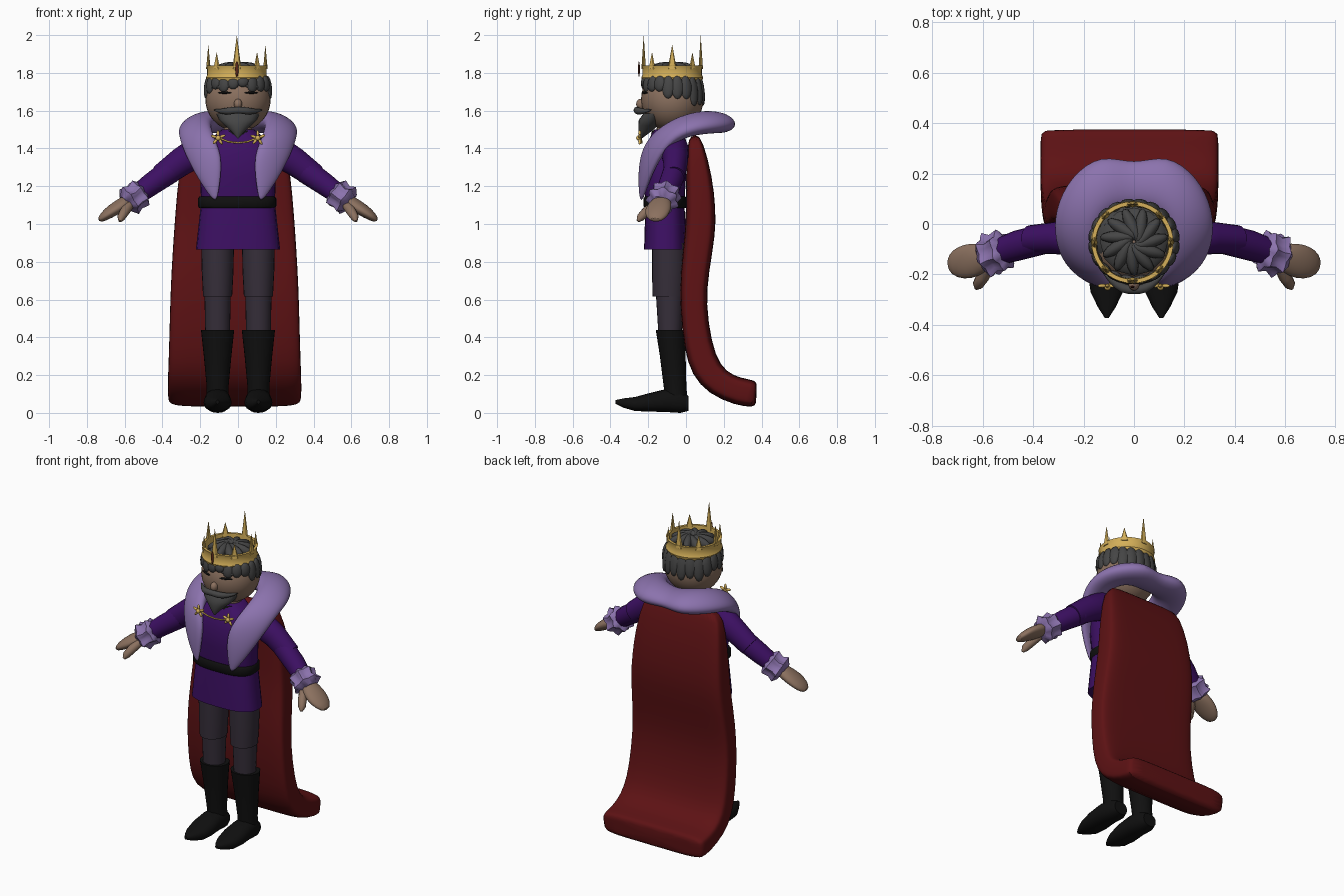
import bpy, bmesh, math
from mathutils import Vector, Matrix, Euler

if "Cube" in bpy.data.objects:
    bpy.data.objects.remove(bpy.data.objects["Cube"])


def material(name, r, g, b):
    m = bpy.data.materials.new(name)
    m.use_nodes = True
    m.diffuse_color = (r, g, b, 1)
    m.node_tree.nodes["Principled BSDF"].inputs["Base Color"].default_value = (r, g, b, 1)
    return m


SKIN = material("brown skin", .26, .165, .115)
HAIR = material("charcoal hair", .06, .06, .06)
GOLD = material("gold", .66, .43, .1)
FUR = material("lavender fur", .26, .17, .42)
PURPLE = material("royal purple", .046, .005, .125)
RED = material("cape red", .11, .006, .007)
TROUSER = material("dark trousers", .037, .028, .042)
BLACK = material("black leather", .005, .005, .005)
JEWEL = material("jewel red", .1, .02, .01)


def finish(name, bm, mat, subdivide=0, angle=50):
    """Turn a bmesh into a smooth shaded object."""
    bmesh.ops.recalc_face_normals(bm, faces=bm.faces)
    mesh = bpy.data.meshes.new(name)
    bm.to_mesh(mesh)
    bm.free()
    mesh.materials.append(mat)
    obj = bpy.data.objects.new(name, mesh)
    bpy.context.collection.objects.link(obj)
    bpy.ops.object.select_all(action='DESELECT')
    obj.select_set(True)
    bpy.context.view_layer.objects.active = obj
    bpy.ops.object.shade_smooth_by_angle(angle=math.radians(angle))
    if subdivide:
        mod = obj.modifiers.new("smooth", 'SUBSURF')
        mod.levels = mod.render_levels = subdivide
    return obj


def ring(center, u, v, n=20, power=1.0, scallop=0.0):
    """Superellipse around a centre; a low power makes it boxy."""
    points = []
    for i in range(n):
        a = math.tau * i / n
        c, s = math.cos(a), math.sin(a)
        grow = 1 + scallop * math.cos(a * n / 4)
        c = math.copysign(abs(c) ** power, c) * grow
        s = math.copysign(abs(s) ** power, s) * grow
        points.append(Vector(center) + Vector(u) * c + Vector(v) * s)
    return points


def loft(name, mat, rings, subdivide=0, angle=50):
    bm = bmesh.new()
    loops = [[bm.verts.new(p) for p in r] for r in rings]
    n = len(loops[0])
    for a, b in zip(loops, loops[1:]):
        for i in range(n):
            j = (i + 1) % n
            bm.faces.new((a[i], a[j], b[j], b[i]))
    bm.faces.new(loops[0])
    bm.faces.new(loops[-1])
    return finish(name, bm, mat, subdivide, angle)


def column(name, mat, x, stations, power=1.0):
    """Upright part from stations of z, centre y, half width, half depth."""
    return loft(name, mat, [ring((x, y, z), (rx, 0, 0), (0, ry, 0), 24, power)
                            for z, y, rx, ry in stations])


def limb(name, mat, side, stations, n=20, scallop=0.0, subdivide=0):
    """Part along a path, from stations of x, y, z, half breadth, half thickness."""
    pts = [Vector((side * s[0], s[1], s[2])) for s in stations]
    rings = []
    for i, p in enumerate(pts):
        d = (pts[min(i + 1, len(pts) - 1)] - pts[max(i - 1, 0)]).normalized()
        u = d.cross(Vector((0, 0, 1))).normalized()
        rings.append(ring(p, u * stations[i][3], u.cross(d) * stations[i][4], n, 1, scallop))
    return loft(name, mat, rings, subdivide)


def blobs(name, mat, items, segments=16):
    """Ellipsoids from (location, scale, rotation) items in one mesh."""
    bm = bmesh.new()
    for loc, scale, rot in items:
        mtx = Matrix.LocRotScale(Vector(loc), Euler(rot), Vector(scale))
        bmesh.ops.create_uvsphere(bm, u_segments=segments, v_segments=segments // 2 + 2,
                                  radius=1, matrix=mtx)
    return finish(name, bm, mat)


FLAT = (0, 0, 0)

# Body
column("tunic_torso", PURPLE, 0, [(1.09, -.11, .195, .1), (1.25, -.115, .2, .115),
       (1.37, -.11, .205, .115), (1.44, -.1, .16, .1), (1.5, -.09, .085, .08)], .8)
column("tunic_skirt", PURPLE, 0, [(1.12, -.11, .195, .1), (1, -.11, .208, .108),
       (.865, -.11, .223, .112)], .75)
column("belt", BLACK, -.005, [(1.085, -.11, .2, .108), (1.095, -.11, .208, .116),
       (1.135, -.11, .208, .116), (1.145, -.11, .2, .108)], .75)
column("neck", SKIN, 0, [(1.44, -.09, .075, .07), (1.57, -.08, .075, .07)])
column("neckband", BLACK, 0, [(1.475, -.1, .1, .085), (1.495, -.1, .09, .08)])

for side, tag in ((1, "left_"), (-1, "right_")):
    # Legs and boots
    x = side * .108
    column(tag + "thigh", TROUSER, x, [(.9, -.09, .087, .09), (.75, -.09, .084, .09),
           (.615, -.092, .077, .085)])
    column(tag + "shin", TROUSER, x, [(.64, -.085, .07, .075), (.4, -.085, .065, .06)])
    column(tag + "boot_shaft", BLACK, x, [(.44, -.08, .088, .08), (.3, -.07, .073, .068),
           (.14, -.058, .058, .06), (.04, -.05, .06, .06)])
    loft(tag + "boot_foot", BLACK, [ring((x, y, z), (rx, 0, 0), (0, 0, rz), 20, .85)
         for y, z, rx, rz in ((.012, .05, .045, .04), (-.03, .06, .064, .06),
                              (-.11, .065, .068, .06), (-.2, .055, .074, .048),
                              (-.27, .047, .064, .037), (-.33, .052, .035, .025),
                              (-.372, .058, .008, .01))])
    # Arms
    limb(tag + "upper_sleeve", PURPLE, side, [(.12, -.06, 1.4, .07, .07),
         (.2, -.06, 1.39, .075, .085), (.3, -.055, 1.33, .065, .075),
         (.41, -.062, 1.25, .057, .064)])
    limb(tag + "lower_sleeve", PURPLE, side, [(.36, -.06, 1.28, .06, .066),
         (.46, -.085, 1.21, .06, .06), (.56, -.118, 1.135, .05, .05)])
    limb(tag + "fur_cuff", FUR, side, [(.505, -.1, 1.175, .05, .05),
         (.52, -.105, 1.165, .078, .074), (.55, -.115, 1.14, .068, .064),
         (.575, -.125, 1.125, .084, .078), (.595, -.13, 1.11, .05, .05)], 28, .12)
    limb(tag + "hand", SKIN, side, [(.56, -.12, 1.135, .04, .035),
         (.61, -.135, 1.105, .062, .036), (.66, -.15, 1.075, .072, .034),
         (.71, -.158, 1.04, .058, .026), (.737, -.16, 1.017, .025, .012)], subdivide=1)
    limb(tag + "thumb", SKIN, side, [(.575, -.16, 1.1, .025, .025),
         (.6, -.21, 1.065, .026, .026), (.618, -.24, 1.035, .022, .022),
         (.625, -.255, 1.015, .008, .008)], 12)
    # Brooch
    bx = side * .105
    blobs(tag + "brooch", GOLD, [((bx, -.25, 1.455), (.014, .014, .014), FLAT)] +
          [((bx + .022 * math.cos(a), -.245, 1.455 + .022 * math.sin(a)),
            (.02, .008, .008), (0, -a, 0)) for a in (.4, 1.6, 2.8, 4, 5.3)], 8)

limb("brooch_chain", GOLD, 1, [(x, y, z, .005, .005) for x, y, z in
     ((-.1, -.24, 1.455), (-.05, -.235, 1.435), (0, -.235, 1.43),
      (.05, -.235, 1.435), (.1, -.24, 1.455))], 8)

# Fur collar: outer edge, inner edge and half thickness, tip to nape
COLLAR = [((.13, -.235, 1.12), (.11, -.24, 1.125), .01),
          ((.215, -.2, 1.24), (.09, -.245, 1.245), .026),
          ((.285, -.135, 1.375), (.085, -.235, 1.36), .04),
          ((.315, -.05, 1.465), (.12, -.19, 1.45), .05),
          ((.315, .06, 1.505), (.15, -.08, 1.53), .055),
          ((.255, .19, 1.52), (.13, .02, 1.56), .06),
          ((.13, .285, 1.53), (.07, .06, 1.55), .06),
          ((0, .235, 1.52), (0, .06, 1.54), .045)]
flip = lambda p: (-p[0], p[1], p[2])
edges = COLLAR + [(flip(o), flip(i), t) for o, i, t in reversed(COLLAR[:-1])]
mids = [(Vector(o) + Vector(i)) / 2 for o, i, t in edges]
rings = []
for k, (o, i, t) in enumerate(edges):
    along = mids[min(k + 1, len(mids) - 1)] - mids[max(k - 1, 0)]
    half = (Vector(o) - Vector(i)) / 2
    rings.append(ring(mids[k], half, along.cross(half).normalized() * t, 14))
loft("fur_collar", FUR, rings, 2)

# Cape: front y and z, back y and z, half width, top to hem
CAPE = [(.03, 1.47, .06, 1.47, .22), (.005, 1.43, .09, 1.44, .265),
        (0, 1.25, .14, 1.25, .298), (0, 1.08, .157, 1.08, .312),
        (-.005, .95, .157, .95, .322), (-.03, .75, .12, .74, .335),
        (-.032, .55, .105, .58, .342), (-.01, .34, .135, .37, .347),
        (.03, .2, .18, .25, .352), (.12, .1, .25, .195, .354),
        (.26, .04, .33, .178, .354), (.36, .028, .368, .17, .352),
        (.372, .05, .376, .15, .335)]
loft("cape", RED, [ring((-.018, (yf + yb) / 2, (zf + zb) / 2), (w, 0, 0),
     (0, (yb - yf) / 2, (zb - zf) / 2), 32, .35) for yf, zf, yb, zb, w in CAPE], 1, 60)

# Head and face
blobs("head", SKIN, [((0, -.073, 1.66), (.173, .165, .17), FLAT)], 32)
blobs("nose", SKIN, [((0, -.238, 1.635), (.022, .026, .028), FLAT)])
blobs("closed_eyes", BLACK, [((s * .07, -.219, 1.695), (.038, .008, .006),
      (0, 0, s * .4)) for s in (1, -1)])
blobs("eyebrows", HAIR, [((s * .075, -.208, 1.728), (.045, .012, .01),
      (0, s * .1, s * .4)) for s in (1, -1)])
limb("moustache", HAIR, 1, [(x, y, z, r, r) for x, y, z, r in
     ((-.13, -.18, 1.605, .003), (-.09, -.225, 1.595, .014), (-.045, -.258, 1.598, .022),
      (0, -.262, 1.605, .016), (.045, -.258, 1.598, .022), (.09, -.225, 1.595, .014),
      (.13, -.18, 1.605, .003))], 12, subdivide=1)
column("beard", HAIR, 0, [(1.585, -.165, .115, .06), (1.55, -.185, .1, .065),
       (1.52, -.2, .068, .052), (1.49, -.218, .036, .034), (1.453, -.236, .003, .003)])

# Hair: cap, hanging locks and crown swirl
blobs("hair_cap", HAIR, [((0, -.05, 1.72), (.168, .142, .1), FLAT)], 24)
locks = []
for k in range(20):
    a = math.tau * (k + .5) / 20
    back = (1 + math.cos(a)) / 2
    size = .03 + .045 * back + .006 * (k % 3)
    locks.append(((.164 * math.sin(a), -.07 + .152 * math.cos(a), 1.785 - size),
                  (.033, .018, size), (.12, 0, -a)))
blobs("hair_locks", HAIR, locks, 10)
swirl = [((0, -.07, 1.79), (.135, .135, .035), FLAT)]
for k in range(11):
    a = math.tau * k / 11
    swirl.append(((.065 * math.cos(a), -.07 + .065 * math.sin(a), 1.825),
                  (.075, .025, .03), (0, .2, a + .3)))
blobs("hair_swirl", HAIR, swirl, 12)

# Crown: spun band with spikes
CX, CY = -.006, -.073
bm = bmesh.new()
band = [bm.verts.new((CX + r, CY, z)) for r, z in
        ((.148, 1.757), (.158, 1.757), (.164, 1.775), (.157, 1.79), (.157, 1.825),
         (.162, 1.84), (.146, 1.84), (.143, 1.8))]
loop = [bm.edges.new((band[i - 1], band[i])) for i in range(len(band))]
bmesh.ops.spin(bm, geom=band + loop, cent=(CX, CY, 0), axis=(0, 0, 1),
               angle=math.tau, steps=40, use_merge=True)
bmesh.ops.remove_doubles(bm, verts=bm.verts, dist=.0005)
for k in range(8):
    a = math.tau * k / 8
    top = 1.91 if k % 2 else (1.95 if k % 4 == 0 else 2)
    mtx = (Matrix.Translation((CX + .151 * math.cos(a), CY + .151 * math.sin(a), (top + 1.82) / 2))
           @ Matrix.Rotation(a, 4, 'Z') @ Matrix.Diagonal((.5, 1, 1, 1)))
    bmesh.ops.create_cone(bm, cap_ends=True, segments=8, radius1=.024, radius2=0,
                          depth=top - 1.82, matrix=mtx)
finish("crown", bm, GOLD, angle=35)
blobs("crown_jewel", JEWEL, [((CX, -.249, 1.82), (.009, .005, .042), FLAT)], 8)
